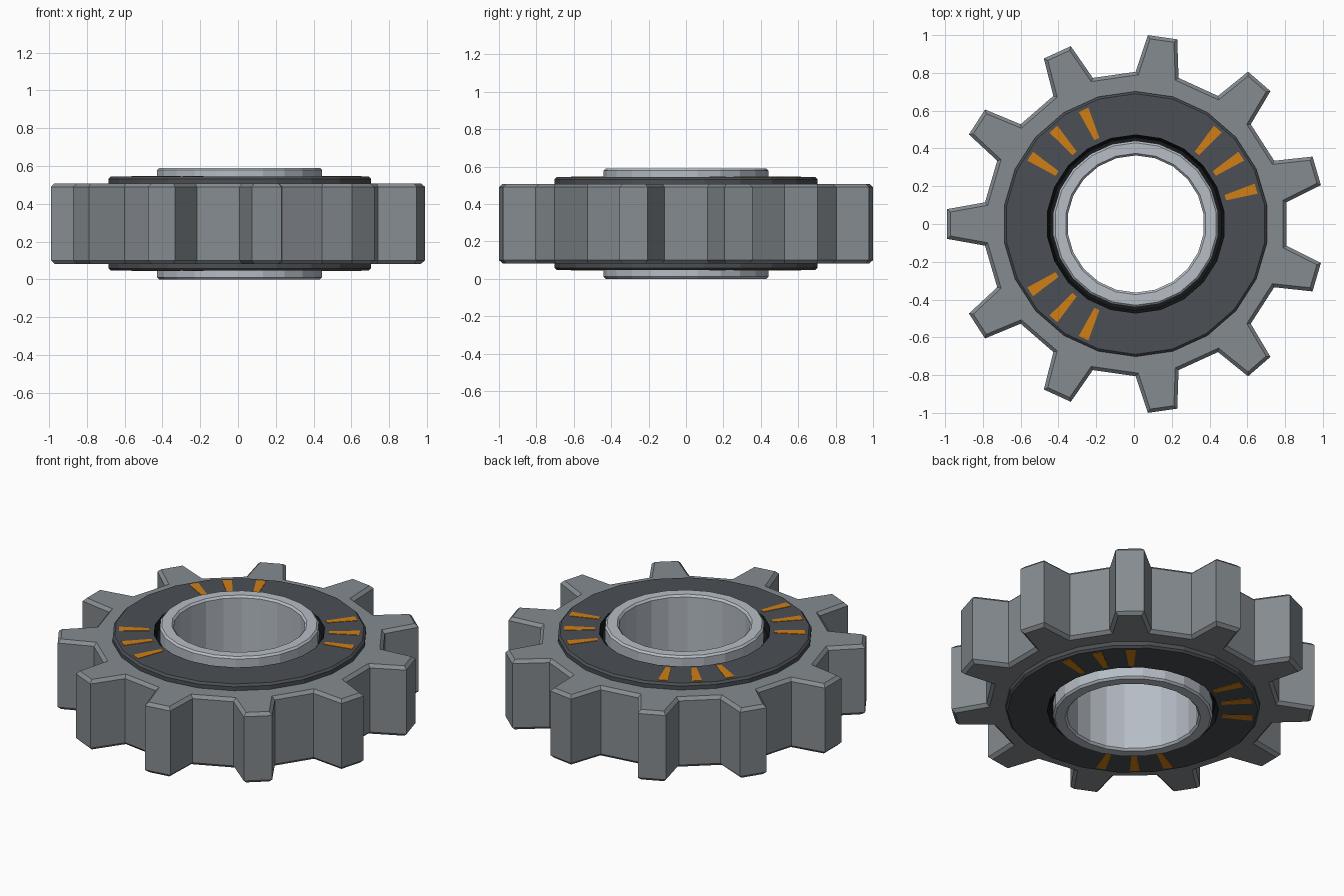
import bpy, bmesh
from math import sin, cos, radians

cube = bpy.data.objects.get("Cube")
if cube:
    bpy.data.objects.remove(cube, do_unlink=True)

TEETH = 11
SIDES = 2 * TEETH
STEP = 360 / SIDES
MID = 0.295          # height of the middle plane
SHIFT = 0.009        # centres the odd-toothed outline


def material(name, rgb):
    m = bpy.data.materials.new(name)
    m.use_nodes = True
    m.diffuse_color = (*rgb, 1)
    m.node_tree.nodes["Principled BSDF"].inputs["Base Color"].default_value = (*rgb, 1)
    return m


steel = material("gear grey", (0.235, 0.26, 0.28))
dark = material("dark grey", (0.07, 0.077, 0.088))
silver = material("pale silver", (0.47, 0.51, 0.56))
black = material("seal black", (0.008, 0.009, 0.01))
orange = material("marker orange", (0.63, 0.21, 0.008))


def finish(bm, name, mat):
    bmesh.ops.recalc_face_normals(bm, faces=bm.faces[:])
    mesh = bpy.data.meshes.new(name)
    bm.to_mesh(mesh)
    bm.free()
    mesh.materials.append(mat)
    obj = bpy.data.objects.new(name, mesh)
    obj.location = (SHIFT, 0, MID)
    bpy.context.collection.objects.link(obj)
    return obj


def polar(r, angle, z):
    a = radians(angle)
    return (r * cos(a), r * sin(a), z)


def skin(bm, sections):
    """Join closed cross-sections into a ring."""
    rows = [[bm.verts.new(p) for p in s] for s in sections]
    for i, row in enumerate(rows):
        prev = rows[i - 1]
        for j in range(len(row)):
            bm.faces.new((prev[j - 1], prev[j], row[j], row[j - 1]))


def lathe(name, half, mat):
    """Spin an upper half profile mirrored about the middle plane."""
    profile = half + [(r, -z) for r, z in reversed(half)]
    bm = bmesh.new()
    skin(bm, [[polar(r, 90 + i * STEP, z) for r, z in profile] for i in range(SIDES)])
    return finish(bm, name, mat)


# Toothed body: four outline points per tooth, chamfered top and bottom rims
H = 0.213
outline = []
for t in range(TEETH):
    c = 180 + t * 2 * STEP
    outline += [(0.806, c - STEP / 2), (1.002, c - 4.5), (1.002, c + 4.5), (0.806, c + STEP / 2)]
bm = bmesh.new()
skin(bm, [[polar(0.6, a, -H), polar(r, a, -H), polar(r, a, H), polar(0.6, a, H)]
          for r, a in outline])
rims = [e for e in bm.edges
        if all(v.co.xy.length > 0.7 for v in e.verts)
        and abs(e.verts[0].co.z - e.verts[1].co.z) < 0.01]
bmesh.ops.bevel(bm, geom=rims, offset=0.018, segments=1, affect='EDGES')
finish(bm, "toothed_body", steel)

# Dark side plates, seal groove and bearing sleeve
lathe("side_plates", [(0.474, 0.249), (0.69, 0.249), (0.702, 0.237)], dark)
lathe("seal_groove", [(0.43, 0.205), (0.458, 0.205), (0.472, 0.248), (0.48, 0.248)], black)
lathe("bearing_sleeve", [(0.363, 0.283), (0.374, 0.295), (0.43, 0.295), (0.441, 0.284)], silver)

# Tapered marker plates in three groups of three, on both sides
bm = bmesh.new()
for side in (-1, 1):
    for k in (1, 2, 3, 7, 8, 9, 13, 14, 15):
        a = k * STEP
        corners = [(0.495, -1.7), (0.665, -2.4), (0.665, 2.4), (0.495, 1.7)]
        low, high = ([bm.verts.new(polar(r, a + d, side * z)) for r, d in corners]
                     for z in (0.246, 0.2515))
        bm.faces.new(low)
        bm.faces.new(high)
        for j in range(4):
            bm.faces.new((low[j - 1], low[j], high[j], high[j - 1]))
finish(bm, "marker_plates", orange)
